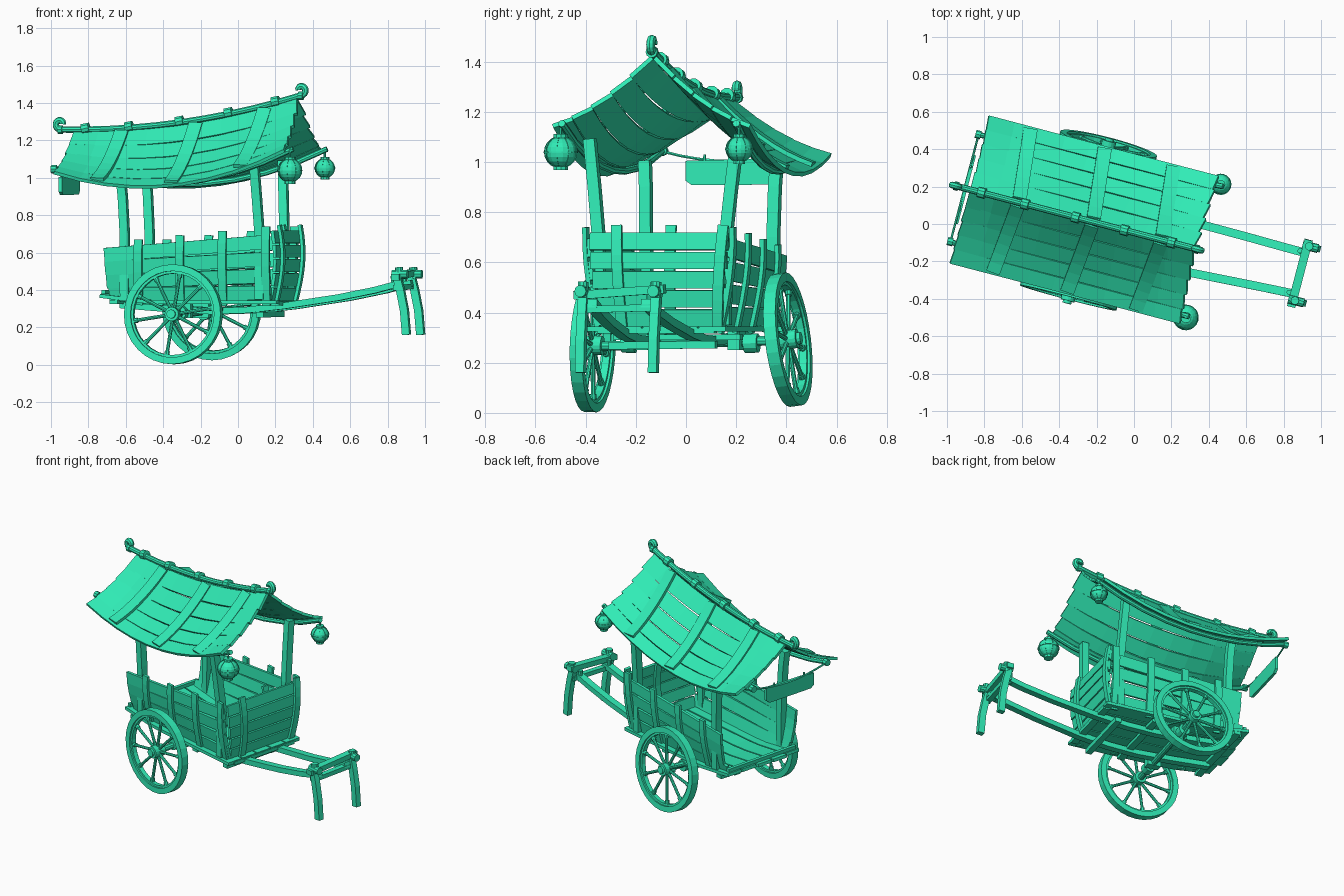
import bpy, bmesh, math, random
from mathutils import Vector as V, Matrix

if "Cube" in bpy.data.objects:
    bpy.data.objects.remove(bpy.data.objects["Cube"])

random.seed(4)
# cart is built along +x, symmetric in y, then turned into place
PLACE = Matrix.Rotation(math.radians(-14.7), 4, 'Z') @ Matrix.Translation((0, -.045, 0))
Y, X, Z = V((0, 1, 0)), V((1, 0, 0)), V((0, 0, 1))
GREEN = bpy.data.materials.new("green_paint")
GREEN.diffuse_color = (.03, .84, .47, 1)
GREEN.use_nodes = True
GREEN.node_tree.nodes["Principled BSDF"].inputs["Base Color"].default_value = GREEN.diffuse_color


def finish(name, bm, m=None):
    bmesh.ops.recalc_face_normals(bm, faces=bm.faces)
    me = bpy.data.meshes.new(name)
    bm.to_mesh(me)
    bm.free()
    me.materials.append(GREEN)
    ob = bpy.data.objects.new(name, me)
    bpy.context.collection.objects.link(ob)
    ob.matrix_world = PLACE @ (m or Matrix())
    return ob


def sweep(name, pts, w, t, axis=Y, sides=4, closed=False, m=None):
    """Sweep a w x t box (or round) section along pts; axis = width direction."""
    bm, pts, rings = bmesh.new(), [V(p) for p in pts], []
    n = len(pts)
    if sides == 4:
        sec = [(-.5, -.5), (.5, -.5), (.5, .5), (-.5, .5)]
    else:
        sec = [(.5 * math.cos(2 * math.pi * k / sides), .5 * math.sin(2 * math.pi * k / sides)) for k in range(sides)]
    for i, p in enumerate(pts):
        a, b = (pts[i - 1], pts[(i + 1) % n]) if closed else (pts[max(i - 1, 0)], pts[min(i + 1, n - 1)])
        d = (b - a).normalized()
        ax = axis[i] if isinstance(axis, list) else axis
        ax = (ax - d * ax.dot(d)).normalized()
        nr = d.cross(ax)
        rings.append([bm.verts.new(p + ax * (s * w) + nr * (q * t)) for s, q in sec])
    for i in range(n if closed else n - 1):
        r, q = rings[i], rings[(i + 1) % n]
        for k in range(sides):
            j = (k + 1) % sides
            bm.faces.new((r[k], r[j], q[j], q[k]))
    if not closed:
        bm.faces.new(rings[0])
        bm.faces.new(rings[-1])
    return finish(name, bm, m)


def rod(name, pts, r, sides=10, axis=Y, m=None):
    return sweep(name, pts, 2 * r, 2 * r, axis, sides, m=m)


def span(a, b, n):
    return [a + (b - a) * i / n for i in range(n + 1)]


# roof surface: t runs from ridge (0) to eave (1)
def ridge_z(u):
    return 1.345 + .21 * u + .12 * u * u


def roof(u, t, s, lift=0):
    e = 1.018 + .26 * u + .32 * u * u
    f = t + .5 * t * (1 - t)
    return V((u, s * (.008 + .4 * t), ridge_z(u) + (e - ridge_z(u)) * f - .015 + lift))


ROWS = 5
for s in (-1, 1):
    for k in range(ROWS):
        t0, t1 = k / ROWS + .004, (k + 1) / ROWS - .008
        us = span(-.893 + random.uniform(-.004, .004), .352 + .02 * k / ROWS, 9)
        ax = [roof(u, t1, s) - roof(u, t0, s) for u in us]
        sweep("roof_plank", [roof(u, (t0 + t1) / 2, s) for u in us], ax[4].length, .018, ax)
    # wide straps over the roof
    for u in (-.625, -.215, .165):
        sweep("roof_strap", [roof(u - .04 * t, t, s, .016) for t in span(.03, .97, 7)], .075, .018, X)
    # eave beam that carries the lantern
    us = span(-.93, .41, 8)
    beam = [roof(u, .72 + .16 * (u + .93) / 1.35, s, -.028) for u in us]
    rod("eave_beam", beam, .015, 8)
    rod("beam_end_cap", [beam[0] - X * .012, beam[0] + X * .018], .022, 8)

# ridge pole, knots and curled ends
us = span(-.97, .36, 10)
rod("ridge_pole", [(u, 0, ridge_z(u) + .004) for u in us], .018)
for u in (-.83, -.59, -.31, -.04, .22):
    rod("ridge_knot", [(u - .02, 0, ridge_z(u) + .006), (u + .02, 0, ridge_z(u) + .014)], .029)
for u, d in ((-.97, -1), (.36, 1)):
    curl = []
    for i in range(13):
        a, r = -math.pi / 2 + i * .4, .03 - .0014 * i
        curl.append((u + d * r * math.cos(a), 0, ridge_z(u) + .034 + r * math.sin(a)))
    rod("ridge_curl", curl, .018, 8)
    rod("curl_collar", [(u - .012, 0, ridge_z(u) + .003), (u + .012, 0, ridge_z(u) + .003)], .024)

# lanterns with ribs and caps
for s, r in ((-1, .066), (1, .054)):
    top = roof(.395, .9, s, -.03)
    c = top - Z * (r + .035)
    bm = bmesh.new()
    bmesh.ops.create_uvsphere(bm, u_segments=16, v_segments=10, radius=r)
    finish("lantern", bm, Matrix.Translation(c) @ Matrix.Diagonal((1, 1, .95, 1)))
    loop = span(0, math.tau * 19 / 20, 19)
    for k in range(4):
        a = math.pi * k / 4
        d = V((math.cos(a), math.sin(a), 0))
        sweep("lantern_rib", [c + (d * math.cos(b) + Z * math.sin(b) * .95) * r for b in loop],
              .004, .005, d.cross(Z), closed=True)
    sweep("lantern_band", [c + V((math.cos(b), math.sin(b), 0)) * r for b in loop], .006, .006, Z, closed=True)
    for h in (1, -1):
        rod("lantern_cap", [c + Z * h * r * .86, c + Z * h * (r + .006)], r * .45)
    rod("lantern_cord", [c + Z * r, top + Z * .02], .006, 6)

# rear rope and hanging signboard
p, q = roof(-.925, .72, -1, -.03), roof(-.925, .72, 1, -.03)
rod("sign_rope", [p.lerp(q, t) - Z * .16 * t * (1 - t) for t in span(0, 1, 8)], .006, 6, X)
bm = bmesh.new()
f = bm.faces.new([bm.verts.new((-.928, y, z)) for y, z in
                  ((-.195, 1.005), (.185, 1.015), (.185, .93), (.16, .91), (-.17, .908), (-.195, .925))])
g = bmesh.ops.extrude_face_region(bm, geom=[f])
bmesh.ops.translate(bm, verts=[v for v in g["geom"] if isinstance(v, bmesh.types.BMVert)], vec=(.018, 0, 0))
finish("signboard", bm)
for y in (-.12, .12):
    rod("sign_cord", [(-.918, y, .995), (-.924, y, 1.03)], .006, 6)


# body walls: h runs from floor (0) to rim (1)
def side(u, h, s, out=0):
    return V((u, s * (.24 + .048 * math.sin(h * 1.6) + out), .345 + h * (.34 + .09 * u)))


def front(y, h, out=0):
    return V((.25 + .035 * math.sin(h * 2.5) + out, y, .345 + h * .38))


for s in (-1, 1):
    for k in range(4):
        h0, h1 = k / 4, (k + 1) / 4 - .025
        us = span(-.635 + random.uniform(-.02, .02), .26, 5)
        ax = [side(u, h1, s) - side(u, h0, s) for u in us]
        sweep("side_plank", [side(u, (h0 + h1) / 2, s) for u in us], ax[3].length, .018, ax)
    for u in (-.47, -.24, -.005, .235):
        sweep("side_batten", [side(u + .01 * h, h, s, .016) for h in span(-.08, 1.09, 6)], .045, .018, X)
    # roof posts
    for u, t, lean in ((.2, .74, .02), (-.545, .66, .004)):
        sweep("roof_post", [(u, s * .258, .35), (u, s * .262, .7), (u - .01, s * (.262 + lean), .9),
                            roof(u - .02, t, s, -.02)], .046, .046, Y)
for k in range(5):
    h0, h1 = k / 5, (k + 1) / 5 - .02
    w = .24 + .048 * math.sin((h0 + h1) * .8)
    sweep("front_plank", [front(y, (h0 + h1) / 2) for y in (-w + .01, w + .005)], .38 * (h1 - h0), .018,
          front(0, h1) - front(0, h0))
for y in (-.165, .05, .272):
    sweep("front_batten", [front(y * (.9 + .1 * h), h, .017 if y != .05 else -.017) for h in span(-.04, 1.06, 7)],
          .042, .018, Y)


# floor boards rising at the rear
def floor_z(u):
    return .335 + .12 * max(0, -u - .4)


for k in range(5):
    y = -.232 + .116 * k
    sweep("floor_plank", [(u, y, floor_z(u)) for u in span(-.69 + random.uniform(-.02, .02), .3, 8)], .108, .02)
for u, w, z in ((-.6, .29, .345), (-.05, .26, .312), (.28, .24, .337)):
    sweep("floor_crossbar", [(u, -w, z - .01), (u, w, z - .01)], .045, .022, X)
sweep("tail_bar", [(-.66, -.27, .39), (-.66, .27, .39)], .022, .022, X)
sweep("under_beam", [(.19, -.22, .268), (.19, .22, .272)], .04, .03, X)

# shafts, handle and prop legs
for s in (-1, 1):
    sweep("shaft", [(-.6, s * .14, .32), (-.35, s * .14, .3), (-.1, s * .14, .287), (.1, s * .137, .293), (.3, s * .134, .315),
                    (.6, .008 + s * .124, .36), (.8, .012 + s * .117, .4), (.94, .015 + s * .113, .437)], .045, .034)
    y = .017 + s * .15
    sweep("prop_leg", [(.925, y, .475), (.945, y, .4), (.967, y, .29), (.978, y, .16)], .036, .042)
    rod("handle_peg", [(.94, y, .46), (.936, y, .522)], .022)
    rod("handle_knob", [(.9, y, .485), (.985, y, .485)], .024)
    rod("shaft_pin", [(.9, y - s * .035, .4), (.895, y - s * .035, .475)], .014, 8)
sweep("handle_bar", [(.925, -.17, .468), (.925, .2, .494)], .045, .034, X)
sweep("handle_brace", [(.925, -.145, .412), (.925, .175, .42)], .035, .028, X)

# axle and wheels
AX = -.24
rod("axle", [(AX, -.43, .264), (AX, .43, .291)], .02, 10, X)
for s, z, camber in ((-1, .27, -2), (1, .292, 7)):
    sweep("axle_block", [(AX, s * .19, .25), (AX, s * .19, .335)], .09, .05, X)
    rod("axle_collar", [(AX, s * .225, .277), (AX, s * .28, .278)], .038, 12, X)
    m = Matrix.Translation((AX, s * .402, z)) @ Matrix.Rotation(math.radians(camber), 4, 'X')
    N = 32
    circle = [V((math.cos(math.tau * i / N), 0, math.sin(math.tau * i / N))) for i in range(N)]
    sweep("wheel_rim", [c * .249 for c in circle], .05, .036, Y, closed=True, m=m)
    sweep("wheel_inner_ring", [c * .225 for c in circle], .03, .014, Y, closed=True, m=m)
    for k in range(10):
        a = math.tau * (k + .25) / 10
        d = V((math.cos(a), 0, math.sin(a)))
        rod("wheel_spoke", [d * .03, d * .235], .0095, 8, m=m)
        rod("spoke_collar", [d * .198, d * .225], .014, 8, m=m)
    rod("wheel_hub", [(0, -.04, 0), (0, .04, 0)], .038, 16, X, m=m)
    rod("hub_cap", [(0, s * .03, 0), (0, s * .055, 0)], .024, 12, X, m=m)
